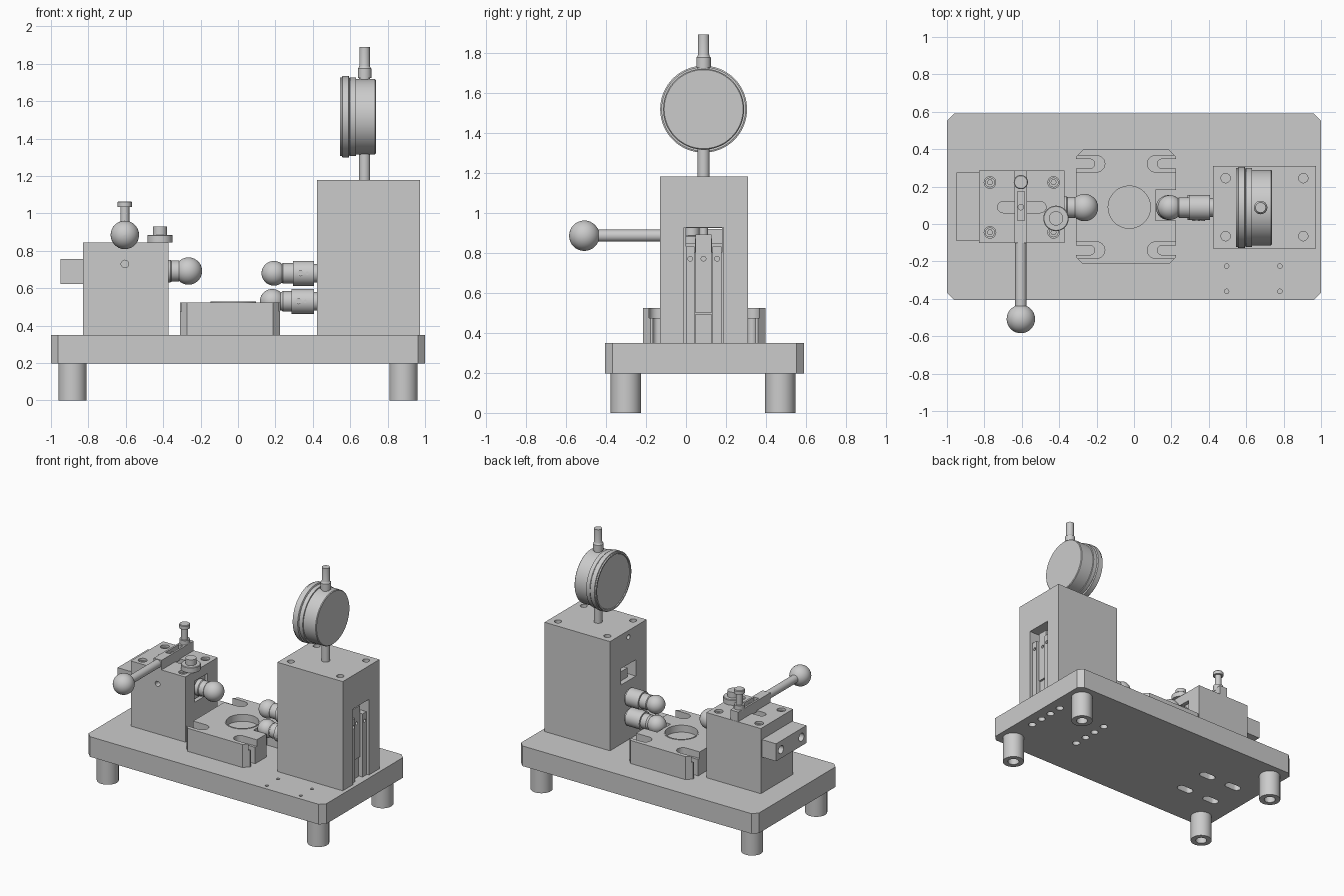
import bpy, bmesh
from math import sin, cos, pi, asin, radians

if "Cube" in bpy.data.objects:
    bpy.data.objects.remove(bpy.data.objects["Cube"])


def make(name, bm, smooth=True):
    bmesh.ops.recalc_face_normals(bm, faces=bm.faces[:])
    me = bpy.data.meshes.new(name)
    bm.to_mesh(me)
    bm.free()
    ob = bpy.data.objects.new(name, me)
    bpy.context.collection.objects.link(ob)
    if smooth:
        activate(ob)
        bpy.ops.object.shade_smooth_by_angle(angle=radians(30))
    return ob


def activate(ob):
    bpy.ops.object.select_all(action='DESELECT')
    ob.select_set(True)
    bpy.context.view_layer.objects.active = ob


def prism(name, outline, z0, z1):
    bm = bmesh.new()
    lo = [bm.verts.new((x, y, z0)) for x, y in outline]
    hi = [bm.verts.new((x, y, z1)) for x, y in outline]
    bm.faces.new(lo)
    bm.faces.new(hi)
    n = len(lo)
    for i in range(n):
        j = (i + 1) % n
        bm.faces.new((lo[i], lo[j], hi[j], hi[i]))
    return make(name, bm)


def box(name, x0, x1, y0, y1, z0, z1):
    return prism(name, [(x0, y0), (x1, y0), (x1, y1), (x0, y1)], z0, z1)


def chamfered(x0, x1, y0, y1, c):
    return [(x0 + c, y0), (x1 - c, y0), (x1, y0 + c), (x1, y1 - c),
            (x1 - c, y1), (x0 + c, y1), (x0, y1 - c), (x0, y0 + c)]


def slot(xa, xb, y, r, z0, z1):
    """Stadium-shaped cutter running along x."""
    pts = [(xb + r * cos(a), y + r * sin(a)) for a in (-pi / 2 + pi * i / 12 for i in range(13))]
    pts += [(xa + r * cos(a), y + r * sin(a)) for a in (pi / 2 + pi * i / 12 for i in range(13))]
    return prism('cutter', pts, z0, z1)


def lathe(name, profile, a=0, b=0, axis='Z', n=40):
    """Turn (position, radius) pairs about an axis; a, b are the other two coordinates in cyclic order."""
    bm = bmesh.new()

    def vert(t, r, k):
        u, v = a + r * cos(2 * pi * k / n), b + r * sin(2 * pi * k / n)
        return bm.verts.new({'X': (t, u, v), 'Y': (v, t, u), 'Z': (u, v, t)}[axis])
    rings = [[vert(t, r, k) for k in range(n)] for t, r in profile]
    for p, q in zip(rings, rings[1:]):
        for k in range(n):
            bm.faces.new((p[k], p[(k + 1) % n], q[(k + 1) % n], q[k]))
    bm.faces.new(rings[0])
    bm.faces.new(rings[-1])
    return make(name, bm)


def cyl(name, t0, t1, r, a, b, axis='Z', n=32):
    return lathe(name, [(t0, r), (t1, r)], a, b, axis, n)


def ball(c, R, neck, s):
    """Arc from the neck radius to the ball's tip, in direction s."""
    a0 = asin(neck / R)
    return [(c - s * R * cos(a), max(R * sin(a), 0.0005))
            for a in (a0 + (pi - a0) * i / 14 for i in range(15))]


def cut(ob, cutters):
    activate(ob)
    for c in cutters:
        c.hide_render = True
        m = ob.modifiers.new('cut', 'BOOLEAN')
        m.operation, m.solver, m.object = 'DIFFERENCE', 'EXACT', c
        bpy.ops.object.modifier_apply(modifier=m.name)
        bpy.data.objects.remove(c)
    bpy.ops.object.shade_smooth_by_angle(angle=radians(30))


Y = 0.088  # shared measuring axis

# Base plate with tapped holes, underside bolt holes and slots
base = prism('base_plate', chamfered(-1, 1, -0.405, 0.59, 0.038), 0.197, 0.35)
cut(base, [cyl('cutter', 0.28, 0.4, 0.012, x, y, n=16) for x in (0.495, 0.78) for y in (-0.225, -0.36)]
    + [cyl('cutter', 0.1, 0.27, 0.027, x, y, n=24) for x in (0.49, 0.905) for y in (0.245, 0.14, 0.04, -0.065)]
    + [slot(x - 0.035, x + 0.035, y, 0.03, 0.1, 0.27) for x in (-0.54, -0.78) for y in (0.18, -0.07)])

# Four feet
for x in (-0.885, 0.885):
    for y in (-0.3, 0.47):
        foot = cyl('foot', 0, 0.2, 0.076, x, y, n=40)
        cut(foot, [cyl('cutter', -0.1, 0.1, 0.04, x, y)])

# Gauge tower with open slot at the back of the arms
tower = box('gauge_tower', 0.422, 0.972, -0.13, 0.31, 0.35, 1.18)
cut(tower, [box('cutter', 0.78, 1.1, -0.01, 0.187, 0.3, 0.925),
            box('cutter', 0.3, 0.85, 0.0, 0.18, 0.8, 0.924),
            cyl('cutter', 0.35, 0.55, 0.018, Y, 1.13, 'X', 20)]
    + [cyl('cutter', 1.08, 1.3, 0.025, x, y, n=24) for x in (0.49, 0.905) for y in (0.245, -0.065)])

# Arms inside the tower
for name, y0, y1, x1, z0, z1 in (('arm_front', 0.0, 0.043, 0.955, 0.35, 0.83),
                                 ('arm_middle', 0.048, 0.127, 0.935, 0.5, 0.89),
                                 ('arm_back', 0.132, 0.178, 0.955, 0.35, 0.83)):
    arm = box(name, 0.86, x1, y0, y1, z0, z1)
    cut(arm, [cyl('cutter', x1 - 0.03, x1 + 0.1, 0.012, (y0 + y1) / 2, 0.77, 'X', 16)])
box('arm_lower', 0.86, 0.925, 0.048, 0.127, 0.35, 0.495)
box('transfer_block', 0.46, 0.9, 0.045, 0.13, 0.8, 0.87)
cyl('transfer_pin', 0.86, 0.925, 0.022, 0.69, Y, n=20)

# Two ball-ended probes on the tower
for name, z, x0, c in (('upper_probe', 0.68, 0.295, 0.192), ('lower_probe', 0.53, 0.285, 0.183)):
    lathe(name, [(0.6, 0.05), (0.405, 0.05), (0.405, 0.067), (x0, 0.067), (x0, 0.055), (0.24, 0.055),
                 (0.235, 0.05)] + ball(c, 0.066, 0.048, -1), Y, z, 'X')
    for dx, r in ((0.04, 0.016), (0.075, 0.009)):
        cyl(name + '_screw', 0.015, Y, r, z, x0 + dx, 'Y', 16)

# Dial gauge: stem, case, bezel and top plunger
cyl('gauge_stem', 1.15, 1.4, 0.03, 0.677, Y)
lathe('dial_case', [(0.737, 0.197), (0.732, 0.202), (0.63, 0.202), (0.63, 0.211), (0.6, 0.211),
                    (0.596, 0.206), (0.592, 0.217), (0.558, 0.217), (0.556, 0.211), (0.546, 0.211),
                    (0.546, 0.2), (0.552, 0.197)], Y, 1.517, 'X', 72)
lathe('gauge_plunger', [(1.68, 0.03), (1.725, 0.03), (1.725, 0.036), (1.775, 0.036), (1.78, 0.031),
                        (1.79, 0.028), (1.89, 0.028)], 0.677, Y)

# Central workpiece nest with bolt slots, probe notch and bore
nest = prism('work_nest', chamfered(-0.31, 0.225, -0.215, 0.397, 0.038), 0.35, 0.525)
cuts = [box('cutter', 0.115, 0.4, 0.02, 0.182, 0.3, 0.7), cyl('cutter', 0.47, 0.7, 0.12, -0.025, 0.09, n=48)]
for y in (0.322, -0.14):
    for xa, xb in ((-0.5, -0.235), (0.15, 0.5)):
        cuts += [slot(xa, xb, y, 0.025, 0.3, 0.7),
                 slot(xa, xb - (0.0 if xb > 0 else -0.035), y, 0.044, 0.475, 0.7) if xb < 0
                 else slot(xa - 0.035, xb, y, 0.044, 0.475, 0.7)]
cut(nest, cuts)
bush = cyl('nest_bushing', 0.465, 0.528, 0.121, -0.025, 0.09, n=48)
cut(bush, [cyl('cutter', 0.475, 0.7, 0.113, -0.025, 0.09, n=48)])

# Tailstock block
tail = box('tailstock_block', -0.83, -0.372, -0.102, 0.287, 0.35, 0.845)
cut(tail, [slot(-0.7, -0.5, 0.09, 0.03, 0.77, 1),
           box('cutter', -0.42, -0.2, 0.01, 0.168, 0.61, 0.77),
           cyl('cutter', -0.3, -0.04, 0.02, 0.73, -0.605, 'Y', 20)]
    + [cyl('cutter', 0.79, 1, 0.031, x, y, n=24) for x in (-0.77, -0.43) for y in (0.222, -0.045)])
for x in (-0.77, -0.43):
    for y in (0.222, -0.045):
        screw = cyl('block_screw', 0.78, 0.83, 0.026, x, y, n=24)
        cut(screw, [cyl('cutter', 0.805, 0.9, 0.014, x, y, n=6)])

# Sliding spindle and its end plate
box('spindle_carriage', -0.5, -0.39, 0.02, 0.158, 0.62, 0.76)
lathe('tailstock_spindle', [(-0.48, 0.06), (-0.36, 0.06), (-0.355, 0.056), (-0.315, 0.056)]
      + ball(-0.265, 0.073, 0.053, 1), Y, 0.692, 'X')
plate = box('end_plate', -0.95, -0.82, -0.09, 0.275, 0.624, 0.757)
cut(plate, [cyl('cutter', -1.1, -0.87, 0.03, y, 0.69, 'X', 24) for y in (-0.03, 0.215)])

# Slotted lever bar, handle with ball knob
bar = box('lever_bar', -0.638, -0.572, -0.102, 0.285, 0.835, 0.918)
slit = box('cutter', -0.624, -0.586, 0.02, 0.175, 0.87, 1.0)
cut(bar, [slit])
cyl('bar_screw', 0.86, 0.895, 0.017, -0.605, 0.09, n=20)
lathe('lever_handle', [(-0.09, 0.03)] + ball(-0.508, 0.076, 0.03, -1), 0.885, -0.605, 'Y')

# Stop pin and clamp nut
lathe('stop_pin', [(0.9, 0.036), (0.95, 0.036), (0.95, 0.024), (1.035, 0.024), (1.035, 0.038),
                   (1.06, 0.038), (1.065, 0.034)], -0.605, 0.224)
lathe('clamp_nut', [(0.845, 0.068), (0.882, 0.068), (0.886, 0.064), (0.886, 0.038), (0.93, 0.038)],
      -0.417, 0.03)
